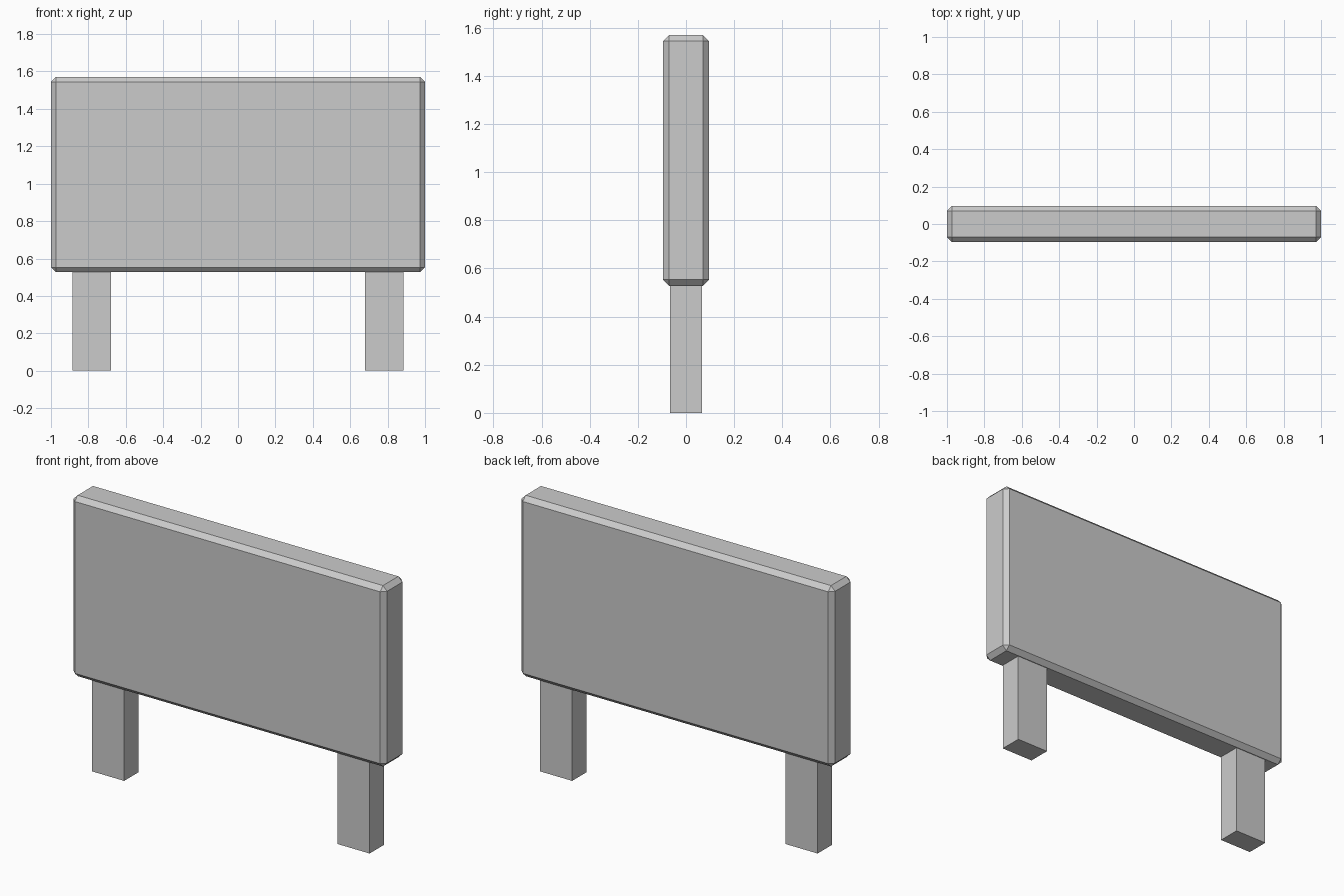
import bpy

if "Cube" in bpy.data.objects:
    bpy.data.objects.remove(bpy.data.objects["Cube"])


def box(name, x, y, z):
    """Axis-aligned box from (min, max) ranges."""
    ranges = (x, y, z)
    bpy.ops.mesh.primitive_cube_add(size=1, location=[(a + b) / 2 for a, b in ranges])
    obj = bpy.context.object
    obj.name = name
    obj.scale = [b - a for a, b in ranges]
    bpy.ops.object.transform_apply(location=True, rotation=False, scale=True)
    return obj


# Board with a flat chamfer on every edge
board = box("board", (-1, 1), (-0.096, 0.096), (0.527, 1.57))
bevel = board.modifiers.new("chamfer", "BEVEL")
bevel.width = 0.026
bevel.segments = 1
bevel.limit_method = 'NONE'

# Two square-cut legs, mirrored across x = 0
legs = box("legs", (0.68, 0.886), (-0.066, 0.066), (0, 0.53))
legs.modifiers.new("mirror", "MIRROR")
